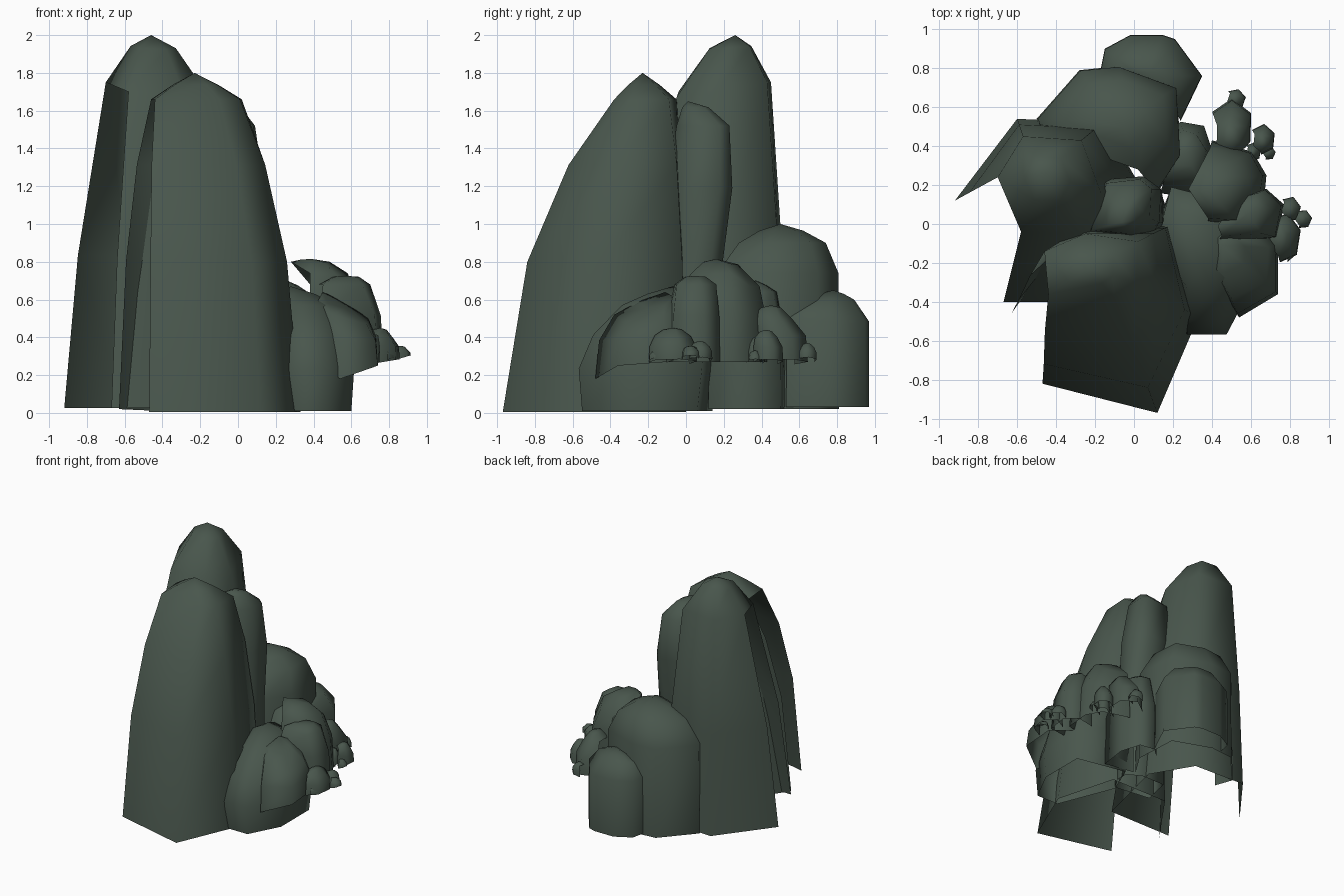
import bpy, bmesh, math
from mathutils import Vector

stone = bpy.data.materials.new("dark green stone")
stone.diffuse_color = (0.066, 0.093, 0.073, 1)


def rock(name, base, shoulder, z0, zs, peak, levels=((.6, .12, 1),), cap=(.5, .65), missing=()):
    """Open-bottomed stone: base outline -> shoulder outline -> cap ring -> peak.
    levels = (height fraction, blend, swelling). Outline points may carry their
    own z; 'missing' lists the open side walls."""
    lo = [Vector((p[0], p[1], p[2] if len(p) > 2 else z0)) for p in base]
    hi = [Vector((p[0], p[1], p[2] if len(p) > 2 else zs)) for p in shoulder]
    peak, n = Vector(peak), len(lo)
    bm = bmesh.new()
    rings = []
    for tz, t, s in ((0, 0, 1), *levels, (1, 1, 1)):
        pts = [a.lerp(b, t) for a, b in zip(lo, hi)]
        mid = sum(pts, Vector()) / n
        ring = []
        for p, a, b in zip(pts, lo, hi):
            q = mid + (p - mid) * s
            ring.append(bm.verts.new((q.x, q.y, a.z + (b.z - a.z) * tz)))
        rings.append(ring)
    top = []
    for b in hi:
        p = b.lerp(peak, cap[0])
        p.z = b.z + (peak.z - b.z) * cap[1]
        top.append(bm.verts.new(p))
    rings.append(top)
    tip = bm.verts.new(peak)
    for k in range(len(rings) - 1):
        for i in range(n):
            if i in missing and k < len(rings) - 2:
                continue
            j = (i + 1) % n
            bm.faces.new((rings[k][i], rings[k][j], rings[k + 1][j], rings[k + 1][i]))
    for i in range(n):
        bm.faces.new((top[i], top[(i + 1) % n], tip))
    for v in [v for v in bm.verts if not v.link_faces]:
        bm.verts.remove(v)
    me = bpy.data.meshes.new(name)
    bm.to_mesh(me)
    bm.free()
    me.materials.append(stone)
    ob = bpy.data.objects.new(name, me)
    bpy.context.collection.objects.link(ob)
    bpy.context.view_layer.objects.active = ob
    ob.select_set(True)
    bpy.ops.object.shade_smooth_by_angle(angle=math.radians(100))
    ob.select_set(False)


def pebble(name, x, y, rx, ry, z0, z1, rot=0, lean=(0, 0)):
    """Small six-sided stone, open on its inner side."""
    def outline(s, dx, dy, z, tilt):
        pts = []
        for i in range(6):
            c, sn = math.cos(math.tau * i / 6 + rot), math.sin(math.tau * i / 6 + rot)
            pts.append((x + dx + s * rx * c, y + dy + s * ry * sn, z + tilt * c))
        return pts
    rock(name, outline(1, 0, 0, z0 + .01, .015), outline(.75, *lean, z0 + .78 * (z1 - z0), -.01),
         0, 0, (x + lean[0], y + lean[1], z1), cap=(.5, .8), missing=(2, 3))


# tall front column, open on its left side
rock("front_column",
     [(-.47, -.82), (.12, -.97), (.33, -.48), (.2, 0), (-.3, 0), (-.63, -.46, .02)],
     [(-.44, -.36), (-.1, -.38), (.01, -.3), (.02, -.09), (-.25, -.05), (-.46, -.14)],
     0.005, 1.66, (-.23, -.23, 1.8), ((.48, .22, 1), (.79, .6, 1.02)), (.5, .55), (5,))

# tallest column, open on its left side
rock("tall_column",
     [(-.92, .12), (-.67, -.4), (-.12, -.4), (.03, .2), (-.16, .52), (-.6, .54)],
     [(-.7, .24, 1.75), (-.58, -.04, 1.7), (-.28, -.05, 1.67), (-.17, .16, 1.7),
      (-.27, .43, 1.75), (-.57, .45, 1.75)],
     .025, 1.72, (-.46, .26, 2.0), ((.47, .33, 1),), (.55, .77), (0,))

# middle column, swelling towards its upper part
rock("middle_column",
     [(-.2, -.06), (.1, -.1), (.16, .0), (.16, .1), (.05, .16), (-.15, .16)],
     [(-.22, -.03), (-.02, -.05), (.08, .03), (.09, .18), (.03, .23), (-.14, .21)],
     .02, 1.52, (-.06, .01, 1.65), ((.5, .3, 1.08), (.78, .75, 1.25)), (.5, .75))

# back boulders
rock("back_boulder",
     [(-.45, .4), (.12, .16), (.24, .35), (.22, .7), (-.08, .81), (-.28, .79), (-.5, .54)],
     [(-.32, .4), (.02, .28), (.17, .43), (.15, .66), (-.06, .74), (-.23, .72), (-.36, .54)],
     .02, .9, (-.05, .5, 1.0), ((.82, .05, 1),), (.5, .65), (0,))
rock("back_low_boulder",
     [(-.17, .8), (.24, .53), (.35, .76), (.21, .95), (.15, .97), (-.02, .97), (-.15, .9)],
     [(-.1, .78), (.18, .64), (.25, .76), (.16, .87), (.11, .89), (0, .89), (-.08, .85)],
     .03, .6, (.08, .78, .65), ((.8, .03, 1),), (.5, .6), (0,))
rock("back_side_boulder",
     [(.14, .16), (.38, .12), (.41, .34), (.36, .5), (.24, .52), (.16, .45)],
     [(.16, .24), (.34, .22), (.37, .38), (.32, .46), (.25, .48), (.18, .42)],
     .02, .64, (.26, .37, .7), ((.6, .12, 1.06),), (.5, .6), (5,))

# lower right boulders
rock("front_right_boulder",
     [(.28, -.55), (.47, -.55), (.6, -.3), (.6, .06), (.2, .14), (.1, -.1)],
     [(.28, -.34), (.41, -.34), (.53, -.2), (.46, .12), (.19, .19), (.12, -.08)],
     .01, .57, (.28, -.07, .67), ((.4, .04, 1.08), (.72, .35, 1.05)), (.5, .6))
rock("front_right_slab",
     [(.54, -.48, .18), (.74, -.36, .25), (.74, -.1), (.6, .02), (.42, -.05), (.42, -.3)],
     [(.5, -.38, .52), (.68, -.3, .47), (.69, -.12, .5), (.56, -.02), (.42, -.05), (.42, -.25)],
     .27, .59, (.45, -.11, .64), ((.6, .2, 1),), (.5, .5), (4,))
rock("right_upper_boulder",
     [(.38, 0), (.66, .04), (.68, .25), (.61, .37), (.4, .43), (.27, .2, .5)],
     [(.38, .03), (.52, .02, .73), (.58, .24), (.54, .34, .67), (.39, .39, .67), (.28, .18, .8)],
     .27, .74, (.39, .16, .815), ((.6, .2, 1),), (.5, .8), (4, 5))
rock("right_middle_boulder",
     [(.42, -.11), (.74, -.07), (.77, .1), (.68, .18), (.53, .15), (.4, -.02)],
     [(.45, -.06), (.66, -.05), (.7, .08), (.64, .16), (.53, .13), (.43, -.01)],
     .27, .68, (.58, .05, .725), ((.6, .2, 1),), (.5, .9), (4, 5))

# small stones clustered on the outer edge
pebble("small_stone_a", .77, -.07, .09, .13, .26, .45, .3, (-.015, 0))
pebble("small_stone_b", .8, .075, .058, .068, .27, .38, .2)
pebble("small_stone_c", .865, .025, .05, .05, .28, .355, .1)
pebble("small_stone_d", .785, -.13, .05, .065, .27, .34, .6)
pebble("small_stone_e", .5, .5, .115, .145, .26, .57, .5, (0, -.05))
pebble("small_stone_f", .52, .64, .055, .055, .27, .37, .2)
pebble("small_stone_g", .66, .435, .068, .08, .26, .44, .4, (0, -.01))
pebble("small_stone_h", .69, .365, .038, .038, .26, .33, .1)
pebble("small_stone_i", .61, .37, .045, .05, .26, .4, .3)
